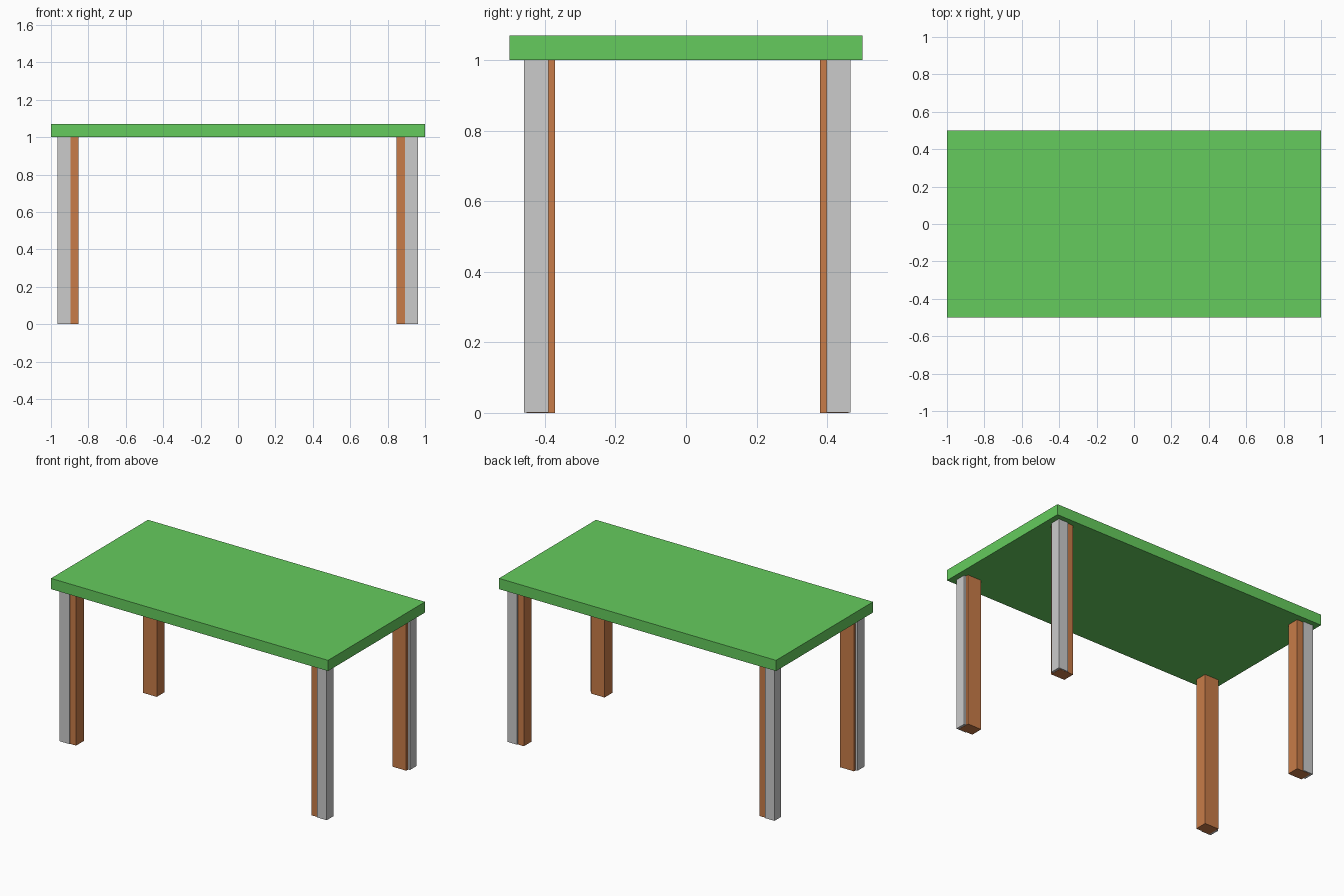
import bpy

if "Cube" in bpy.data.objects:
    bpy.data.objects.remove(bpy.data.objects["Cube"])


def material(name, color):
    mat = bpy.data.materials.new(name)
    mat.diffuse_color = (*color, 1)
    mat.use_nodes = True
    mat.node_tree.nodes["Principled BSDF"].inputs["Base Color"].default_value = mat.diffuse_color
    return mat


def box(name, low, high, mat=None):
    """Axis-aligned box between two opposite corners."""
    centre = [(a + b) / 2 for a, b in zip(low, high)]
    size = [b - a for a, b in zip(low, high)]
    bpy.ops.mesh.primitive_cube_add(size=1, location=centre)
    obj = bpy.context.object
    obj.name = name
    obj.scale = size
    bpy.ops.object.transform_apply(location=False, rotation=False, scale=True)
    if mat:
        obj.data.materials.append(mat)
    return obj


def mirrored_span(near, far, side, shift=0):
    """Interval from near to far, placed on the given side of the centre."""
    return sorted((side * near + shift, side * far + shift))


green = material("green_paint", (0.13, 0.60, 0.11))
brown = material("brown_wood", (0.58, 0.20, 0.065))

# Table top
box("table_top", (-1, -0.5, 1.0), (1, 0.5, 1.07), green)

# Each leg is a brown post with a grey post set into its outer corner
for y_name, sy in (("front", -1), ("back", 1)):
    for x_name, sx in (("left", -1), ("right", 1)):
        x0, x1 = mirrored_span(0.85, 0.95, sx, -0.002)
        y0, y1 = mirrored_span(0.376, 0.456, sy, 0.004)
        box(f"{y_name}_{x_name}_leg", (x0, y0, 0), (x1, y1, 1.0), brown)
        x0, x1 = mirrored_span(0.894, 0.964, sx, -0.002)
        y0, y1 = mirrored_span(0.394, 0.463, sy, 0.004)
        box(f"{y_name}_{x_name}_leg_corner", (x0, y0, 0.001), (x1, y1, 1.0))
